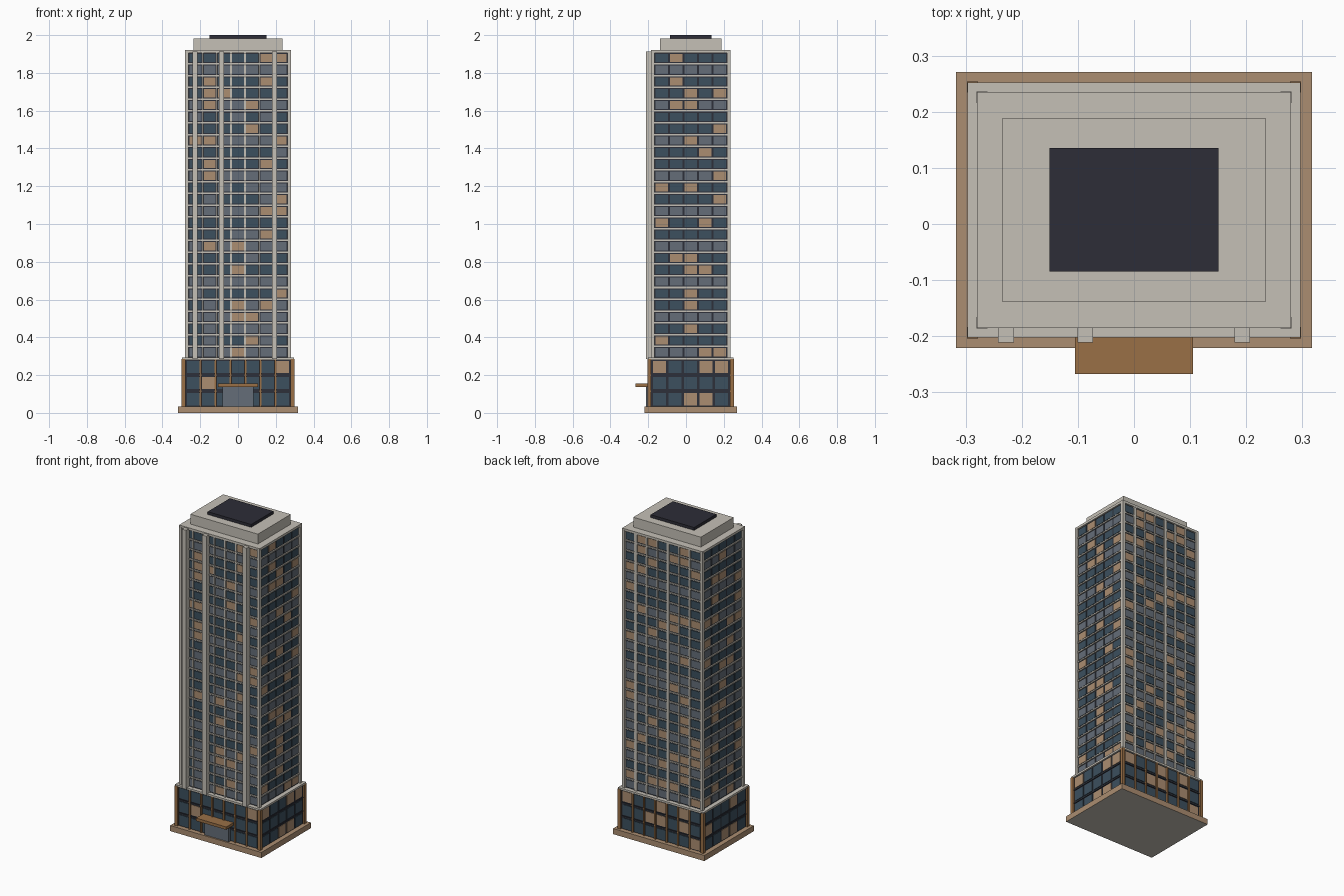
import bpy, bmesh, random
from mathutils import Vector

old = bpy.data.objects.get("Cube")
if old:
    bpy.data.objects.remove(old)
random.seed(7)


def material(name, rgb):
    m = bpy.data.materials.new(name)
    m.use_nodes = True
    m.diffuse_color = (*rgb, 1)
    m.node_tree.nodes["Principled BSDF"].inputs["Base Color"].default_value = (*rgb, 1)
    return m


stone = material("pale stone", (0.56, 0.53, 0.47))
tan = material("warm tan", (0.41, 0.27, 0.165))
wood = material("brown wood", (0.32, 0.16, 0.062))
teal = material("teal glass", (0.045, 0.08, 0.112))
grey = material("grey glass", (0.13, 0.155, 0.19))
dark = material("dark wall", (0.026, 0.03, 0.042))
roof = material("roof black", (0.026, 0.026, 0.038))

CY = 0.025  # depth centre of the building


def build(name, boxes, mats):
    """Boxes are (x0, x1, y0, y1, z0, z1, material index)."""
    bm = bmesh.new()
    for x0, x1, y0, y1, z0, z1, mi in boxes:
        geo = bmesh.ops.create_cube(bm, size=1)
        size = Vector((x1 - x0, y1 - y0, z1 - z0))
        mid = Vector((x0 + x1, y0 + y1, z0 + z1)) / 2
        for v in geo["verts"]:
            v.co = v.co * size + mid
            for f in v.link_faces:
                f.material_index = mi
    mesh = bpy.data.meshes.new(name)
    bm.to_mesh(mesh)
    bm.free()
    for m in mats:
        mesh.materials.append(m)
    ob = bpy.data.objects.new(name, mesh)
    bpy.context.collection.objects.link(ob)
    return ob


def slab(name, hx, hy, z0, z1, mat):
    return build(name, [(-hx, hx, CY - hy, CY + hy, z0, z1, 0)], [mat])


def on_side(side, u0, u1, hx, hy, out, z0, z1, mi=0):
    """Thin plate on one wall, spanning u0..u1 along that wall."""
    if side in ("front", "back"):
        s = -1 if side == "front" else 1
        a, b = sorted((CY + s * (hy - 0.004), CY + s * (hy + out)))
        return (u0, u1, a, b, z0, z1, mi)
    s = -1 if side == "right" else 1
    a, b = sorted((s * (hx - 0.004), s * (hx + out)))
    return (a, b, CY + u0, CY + u1, z0, z1, mi)


# Warm windows on each floor, top floor first, as bay numbers
WARM = {
    "right": "- 3 - 34 1 4 1 45 12 5 2 5 23 - 3 - 34 4 - 1 45 15 - 2 4 25 2 5 23".split(),
    "front": "67 - 26 23 25 - 5 127 - 26 2 - 7 67 - 6 24 - 4 - 7 46 45 - 5 4 7 2 -".split(),
}


def glass(side, bay, row):
    if side in WARM:
        warm = str(bay + 1) in WARM[side][row]
    else:
        warm = random.random() < 0.18
    if warm:
        return 2
    if row >= 26:
        return 0
    if side in ("left", "right"):
        return 1 if row % 3 == 1 else 0
    return 1 if row % 3 == 1 or random.random() < 0.2 else 0


def windows(name, hx, hy, post, z0, pitch, floors, first, fill):
    boxes = []
    for side, bays in (("front", 7), ("back", 7), ("left", 5), ("right", 5)):
        half = (hx if bays == 7 else hy) - post
        step = 2 * half / bays
        for f in range(floors):
            zc = z0 + pitch * (floors - f - 0.5)
            for b in range(bays):
                c = -half + step * (b + 0.5)
                boxes.append(on_side(side, c - step * 0.42, c + step * 0.42, hx, hy, 0.003,
                                     zc - pitch * fill / 2, zc + pitch * fill / 2,
                                     glass(side, b, first + f)))
    return build(name, boxes, [teal, grey, tan])


def corner_posts(name, hx, hy, w, z0, z1, mat):
    boxes = []
    for sx in (-1, 1):
        for sy in (-1, 1):
            xs = sorted((sx * hx, sx * (hx - w)))
            ys = sorted((CY + sy * hy, CY + sy * (hy - w)))
            boxes.append((*xs, *ys, z0, z1, 0))
    return build(name, boxes, [mat])


def mullions(name, half, hx, hy, w, out, z0, z1, mat, wide=()):
    boxes = []
    for side in ("front", "back"):
        for i in range(1, 7):
            x = -half + 2 * half * i / 7
            r = w if i in wide and side == "back" else w / 2
            boxes.append(on_side(side, x - r, x + r, hx, hy, out, z0, z1))
    return build(name, boxes, [mat])


def ledges(name, hx, hy, levels, t, mat):
    return build(name, [(-hx, hx, CY - hy, CY + hy, z - t / 2, z + t / 2, 0) for z in levels], [mat])


# Plinth, with a stone underside
plinth = slab("plinth", 0.317, 0.246, 0, 0.035, tan)
plinth.data.materials.append(stone)
for face in plinth.data.polygons:
    if face.normal.z < -0.5:
        face.material_index = 1

# Podium
slab("podium_wall", 0.287, 0.217, 0.03, 0.285, dark)
windows("podium_windows", 0.287, 0.217, 0.012, 0.03, 0.085, 3, 26, 0.76)
ledges("podium_ledges", 0.291, 0.221, (0.115, 0.2), 0.007, dark)
corner_posts("podium_corner_posts", 0.298, 0.229, 0.02, 0.03, 0.285, wood)
mullions("podium_mullions", 0.278, 0.287, 0.217, 0.01, 0.01, 0.03, 0.283, wood)
slab("podium_roof", 0.297, 0.227, 0.28, 0.292, stone)

# Tower
FLOOR = 0.0623
slab("tower_wall", 0.27, 0.2, 0.285, 1.91, dark)
windows("tower_windows", 0.27, 0.2, 0.008, 0.29, FLOOR, 26, 0, 0.7)
ledges("tower_ledges", 0.277, 0.207, [0.29 + FLOOR * i for i in range(1, 26)], 0.008, stone)
corner_posts("tower_corner_posts", 0.281, 0.211, 0.02, 0.285, 1.91, stone)
mullions("tower_mullions", 0.262, 0.27, 0.2, 0.009, 0.009, 0.285, 1.91, stone, (3, 6))
slab("tower_roof", 0.28, 0.21, 1.905, 1.92, stone)

# Tall fins on the front
build("front_fins", [(x - 0.014, x + 0.014, -0.211, -0.17, 0.285, 1.914, 0)
                     for x in (-0.228, -0.087, 0.193)], [stone])

# Rooftop
slab("penthouse", 0.235, 0.163, 1.915, 1.982, stone)
slab("roof_panel", 0.151, 0.11, 1.98, 2.0, roof)

# Entrance
build("entrance", [(-0.083, 0.083, -0.212, -0.18, 0.03, 0.14, 0)], [grey])
build("canopy", [(-0.105, 0.105, -0.267, -0.19, 0.138, 0.156, 0)], [wood])
